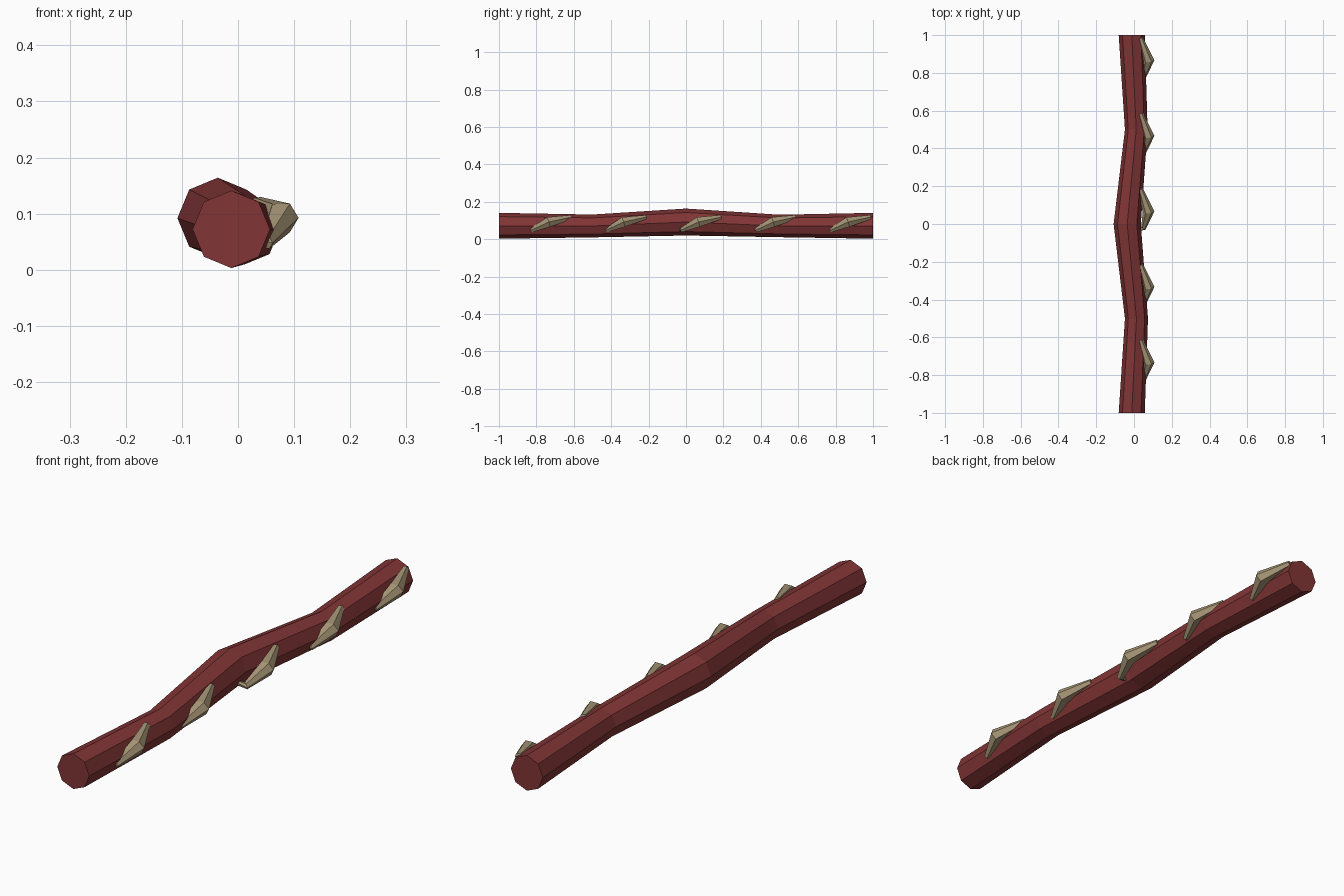
import bpy, bmesh, math
from mathutils import Vector

if "Cube" in bpy.data.objects:
    bpy.data.objects.remove(bpy.data.objects["Cube"])


def material(name, rgb):
    m = bpy.data.materials.new(name)
    m.diffuse_color = (*rgb, 1)
    m.use_nodes = True
    m.node_tree.nodes["Principled BSDF"].inputs["Base Color"].default_value = m.diffuse_color
    return m


def skin(name, rings, mat):
    """Join equal-sized rings of points into a capped flat-shaded tube."""
    bm = bmesh.new()
    loops = [[bm.verts.new(p) for p in ring] for ring in rings]
    n = len(loops[0])
    for a, b in zip(loops, loops[1:]):
        for i in range(n):
            j = (i + 1) % n
            bm.faces.new((a[i], a[j], b[j], b[i]))
    bm.faces.new(loops[0])
    bm.faces.new(loops[-1])
    bmesh.ops.recalc_face_normals(bm, faces=bm.faces)
    me = bpy.data.meshes.new(name)
    bm.to_mesh(me)
    bm.free()
    me.materials.append(mat)
    ob = bpy.data.objects.new(name, me)
    bpy.context.collection.objects.link(ob)
    return ob


bark = material("red_bark", (0.22, 0.035, 0.036))
tan = material("tan_vine", (0.38, 0.30, 0.18))

# Crooked octagonal branch: (y, centre x, centre z, radius)
stations = [(-1, -0.012, 0.072, 0.069), (-0.5, 0.013, 0.071, 0.061),
            (0, -0.036, 0.092, 0.072), (0.5, 0.012, 0.071, 0.060),
            (1, -0.012, 0.072, 0.069)]
rings = []
for y, cx, cz, r in stations:
    rings.append([(cx + r * math.cos(k * math.pi / 4), y,
                   cz + r * math.sin(k * math.pi / 4)) for k in range(8)])
skin("branch", rings, bark)

# Vine loops: bent tapering tubes surfacing on the right side
path = [(Vector((0.035, 0.185, 0.118)), 0.013),
        (Vector((0.077, 0.065, 0.092)), 0.031),
        (Vector((0.050, -0.022, 0.050)), 0.014),
        (Vector((0.000, -0.035, 0.060)), 0.010)]


def vine_rings(offset):
    out = []
    for i, (p, r) in enumerate(path):
        d = (path[min(i + 1, 3)][0] - path[max(i - 1, 0)][0]).normalized()
        side = (Vector((1, 0, 0)) - d * d.x).normalized()
        up = d.cross(side)
        out.append([p + Vector((0, offset, 0))
                    + side * r * math.cos(k * math.tau / 6)
                    + up * r * math.sin(k * math.tau / 6) for k in range(6)])
    return out


for i in range(5):
    skin(f"vine_loop_{i + 1}", vine_rings(-0.8 + 0.4 * i), tan)
